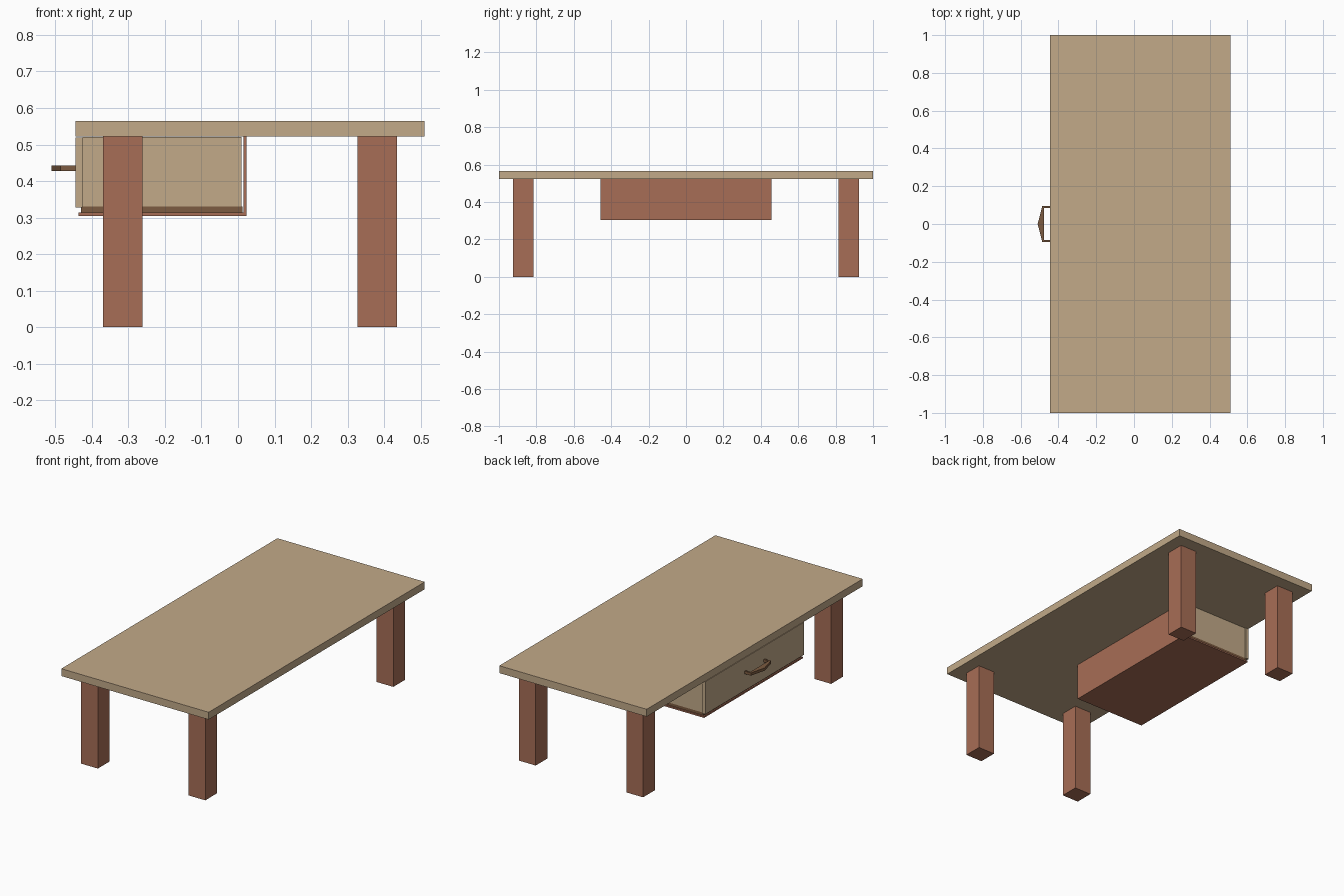
import bpy, bmesh

if "Cube" in bpy.data.objects:
    bpy.data.objects.remove(bpy.data.objects["Cube"])


def material(name, rgb):
    m = bpy.data.materials.new(name)
    m.diffuse_color = (*rgb, 1)
    m.use_nodes = True
    m.node_tree.nodes["Principled BSDF"].inputs["Base Color"].default_value = m.diffuse_color
    return m


TAN = material("light_wood", (0.54, 0.40, 0.25))
RED = material("red_wood", (0.39, 0.155, 0.093))
BROWN = material("dark_wood", (0.20, 0.105, 0.052))


def prism(name, outline, z0, z1, mat):
    """Extrude a closed xy outline from z0 up to z1."""
    bm = bmesh.new()
    face = bm.faces.new([bm.verts.new((x, y, z0)) for x, y in outline])
    top = bmesh.ops.extrude_face_region(bm, geom=[face])["geom"]
    for v in top:
        if isinstance(v, bmesh.types.BMVert):
            v.co.z = z1
    bmesh.ops.recalc_face_normals(bm, faces=bm.faces)
    mesh = bpy.data.meshes.new(name)
    bm.to_mesh(mesh)
    bm.free()
    mesh.materials.append(mat)
    ob = bpy.data.objects.new(name, mesh)
    bpy.context.collection.objects.link(ob)
    return ob


def box(name, x, y, z, mat):
    outline = [(x[0], y[0]), (x[1], y[0]), (x[1], y[1]), (x[0], y[1])]
    return prism(name, outline, z[0], z[1], mat)


# Table top
box("table_top", (-0.445, 0.51), (-1, 1), (0.522, 0.565), TAN)

# Four legs
for xn, x in (("left", (-0.369, -0.261)), ("right", (0.327, 0.435))):
    for yn, y in (("front", (-0.924, -0.816)), ("back", (0.816, 0.924))):
        box(f"{yn}_{xn}_leg", x, y, (0, 0.522), RED)

# Drawer carrier: bottom shelf and back panel, open at the sides
W = 0.457
box("carrier_shelf", (-0.437, 0.023), (-W, W), (0.305, 0.314), RED)
box("carrier_back", (0.015, 0.023), (-W, W), (0.314, 0.522), RED)

# Drawer: base, front, back and two sides
D = 0.45
box("drawer_base", (-0.43, 0.013), (-D, D), (0.3145, 0.33), BROWN)
box("drawer_front", (-0.445, -0.425), (-W, W), (0.328, 0.519), TAN)
box("drawer_back", (-0.003, 0.009), (-D + 0.012, D - 0.012), (0.33, 0.521), TAN)
for name, s in (("front", -1), ("back", 1)):
    box(f"drawer_{name}_side", (-0.425, 0.009), sorted((s * D, s * (D - 0.012))),
        (0.33, 0.521), TAN)

# Bow-shaped handle
half = [(-0.445, 0.094), (-0.486, 0.094)]
inner = [(-0.476, 0.084), (-0.445, 0.084)]
outline = (half + [(-0.51, 0)] + [(x, -y) for x, y in reversed(half)]
           + [(x, -y) for x, y in reversed(inner)] + inner)
prism("drawer_handle", outline, 0.427, 0.443, BROWN)
